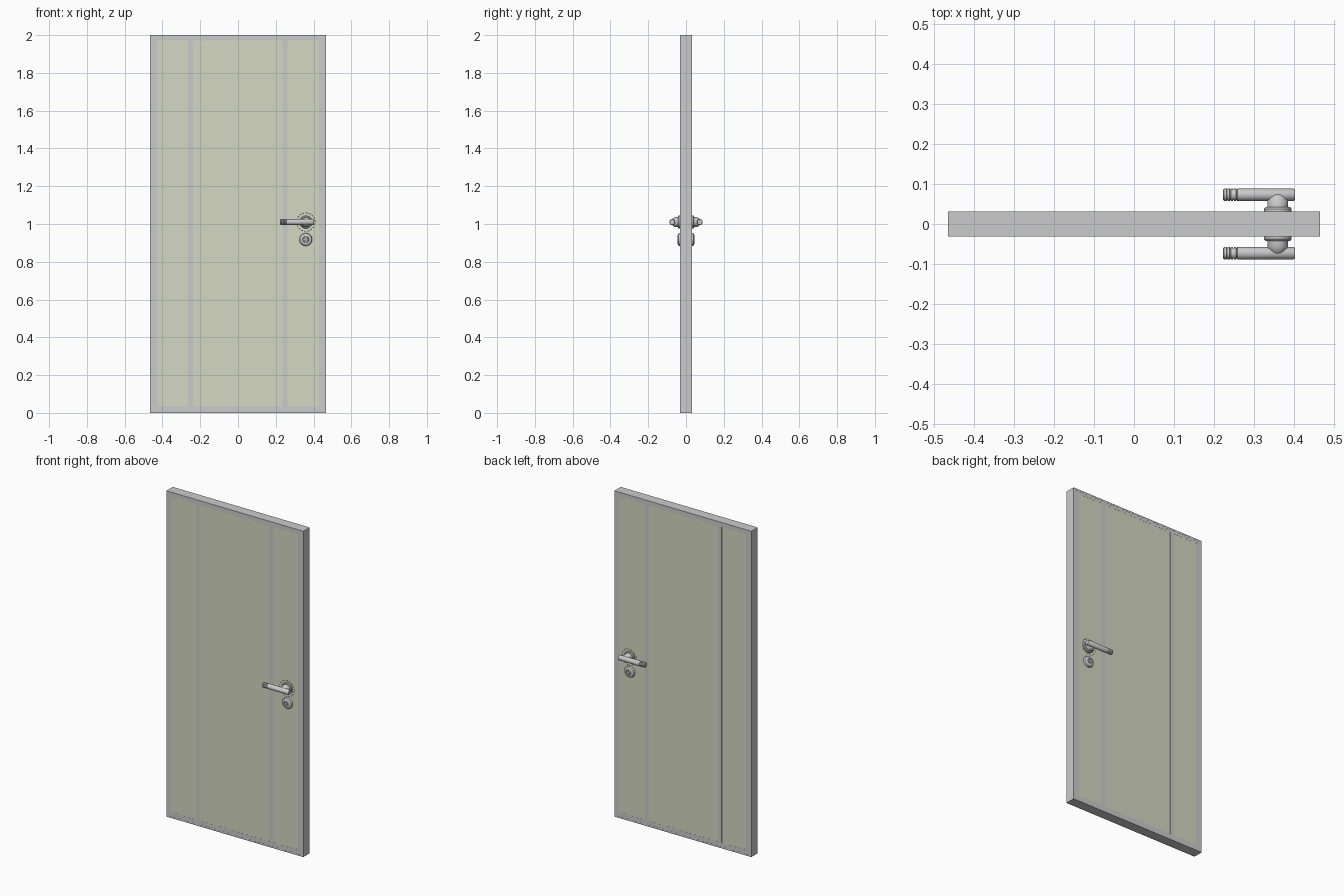
import bpy, bmesh
from math import cos, sin, pi
from mathutils import Matrix

if "Cube" in bpy.data.objects:
    bpy.data.objects.remove(bpy.data.objects["Cube"])


def material(name, rgb):
    m = bpy.data.materials.new(name)
    m.diffuse_color = (*rgb, 1)
    m.use_nodes = True
    m.node_tree.nodes["Principled BSDF"].inputs["Base Color"].default_value = m.diffuse_color
    return m


panel_mat = material("pale_green", (0.66, 0.69, 0.54))
strip_mat = material("strip_grey", (0.52, 0.51, 0.53))


def finish(bm, name, mat=None, mirror=False, smooth=True):
    bmesh.ops.recalc_face_normals(bm, faces=bm.faces)
    me = bpy.data.meshes.new(name)
    bm.to_mesh(me)
    bm.free()
    ob = bpy.data.objects.new(name, me)
    bpy.context.collection.objects.link(ob)
    if mat:
        me.materials.append(mat)
    if mirror:  # repeat on the other face of the door
        mod = ob.modifiers.new("both_sides", 'MIRROR')
        mod.use_axis = (False, True, False)
        mod.use_mirror_merge = False
    if smooth:
        bpy.ops.object.select_all(action='DESELECT')
        ob.select_set(True)
        bpy.context.view_layer.objects.active = ob
        bpy.ops.object.shade_smooth_by_angle(angle=0.6)
    return ob


def box(name, x0, x1, y0, y1, z0, z1, mat=None, mirror=False):
    bm = bmesh.new()
    mtx = Matrix.Translation(((x0 + x1) / 2, (y0 + y1) / 2, (z0 + z1) / 2)) @ \
        Matrix.Diagonal((x1 - x0, y1 - y0, z1 - z0, 1))
    bmesh.ops.create_cube(bm, size=1, matrix=mtx)
    return finish(bm, name, mat, mirror, False)


def lathe(name, profile, centre, axis, n=32):
    """Turn (radius, distance) points round the y or x axis."""
    bm = bmesh.new()
    cx, cy, cz = centre
    rings = []
    for r, d in profile:
        ring = []
        for i in range(n):
            a, b = r * cos(2 * pi * i / n), r * sin(2 * pi * i / n)
            p = (cx + a, cy - d, cz + b) if axis == 'y' else (cx + d, cy + a, cz + b)
            ring.append(bm.verts.new(p))
        rings.append(ring)
    for r0, r1 in zip(rings, rings[1:]):
        for i in range(n):
            j = (i + 1) % n
            bm.faces.new((r0[i], r0[j], r1[j], r1[i]))
    bm.faces.new(rings[0])
    bm.faces.new(rings[-1])
    return finish(bm, name, None, True)


# Door slab: edge frame
W, T, H = 0.465, 0.031, 2.0
box("left_edge", -W, -W + 0.01, -T, T, 0, H)
box("right_edge", W - 0.01, W, -T, T, 0, H)
box("top_edge", -W + 0.01, W - 0.01, -T, T, H - 0.01, H)
box("bottom_edge", -W + 0.01, W - 0.01, -T, T, 0, 0.01)

# Grey strips and green panels between them
t = T - 0.0005
xi, xo = 0.43, W - 0.01
z0, z1 = 0.035, 1.972
box("left_strip", -xo, -xi, -t, t, 0.01, H - 0.01, strip_mat)
box("right_strip", xi, xo, -t, t, 0.01, H - 0.01, strip_mat)
box("top_strip", -xi, xi, -t, t, z1, H - 0.01, strip_mat)
box("bottom_strip", -xi, xi, -t, t, 0.01, z0, strip_mat)
cuts = [-xi, -0.264, -0.238, 0.235, 0.261, xi]
for i, (a, b) in enumerate(zip(cuts, cuts[1:])):
    if i % 2:
        box(f"inner_strip_{i}", a, b, -t, t, z0, z1, strip_mat)
    else:
        box(f"panel_{i}", a, b, -t + 0.0005, t - 0.0005, z0, z1, panel_mat)

# Lever handle
HX, HZ = 0.359, 1.01
lathe("handle_rosette", [(0.034, 0.029), (0.034, 0.038), (0.031, 0.042), (0.024, 0.043)],
      (HX, 0, HZ), 'y')
lathe("handle_neck", [(0.026, 0.042), (0.026, 0.058), (0.019, 0.070), (0.015, 0.074)],
      (HX, 0, HZ), 'y')
R, G = 0.0155, 0.0135
lever = [(0.012, 0.222), (R, 0.225)]
for g in (0.231, 0.239, 0.247, 0.255):
    lever += [(R, g), (G, g + 0.0008), (G, g + 0.0022), (R, g + 0.003)]
lever += [(R, 0.398), (0.013, 0.402)]
lathe("handle_lever", lever, (0, -0.073, HZ), 'x')

# Thin broken ring round the rosette
bm = bmesh.new()
N = 18
for k in range(N):
    pts = []
    for r, steps in ((0.047, (0, 1, 2)), (0.051, (2, 1, 0))):
        for s in steps:
            a = 2 * pi * (k + s * 0.3) / N
            pts.append(bm.verts.new((HX + r * cos(a), -0.038, HZ + r * sin(a))))
    bm.faces.new(pts)
bmesh.ops.solidify(bm, geom=bm.faces[:], thickness=0.001)
finish(bm, "rosette_ring", None, True, False)

# Lock escutcheon with cylinder and key slot
LZ = 0.918
lathe("lock_escutcheon", [(0.034, 0.029), (0.034, 0.036), (0.031, 0.041), (0.024, 0.044),
                          (0.017, 0.045), (0.015, 0.042)], (HX, 0, LZ), 'y')
lathe("lock_cylinder", [(0.011, 0.040), (0.011, 0.044), (0.010, 0.045)], (HX, 0, LZ), 'y')
box("key_slot", HX - 0.0015, HX + 0.0015, -0.0455, -0.044, LZ - 0.007, LZ + 0.007,
    material("dark_slot", (0.1, 0.1, 0.1)), True)
